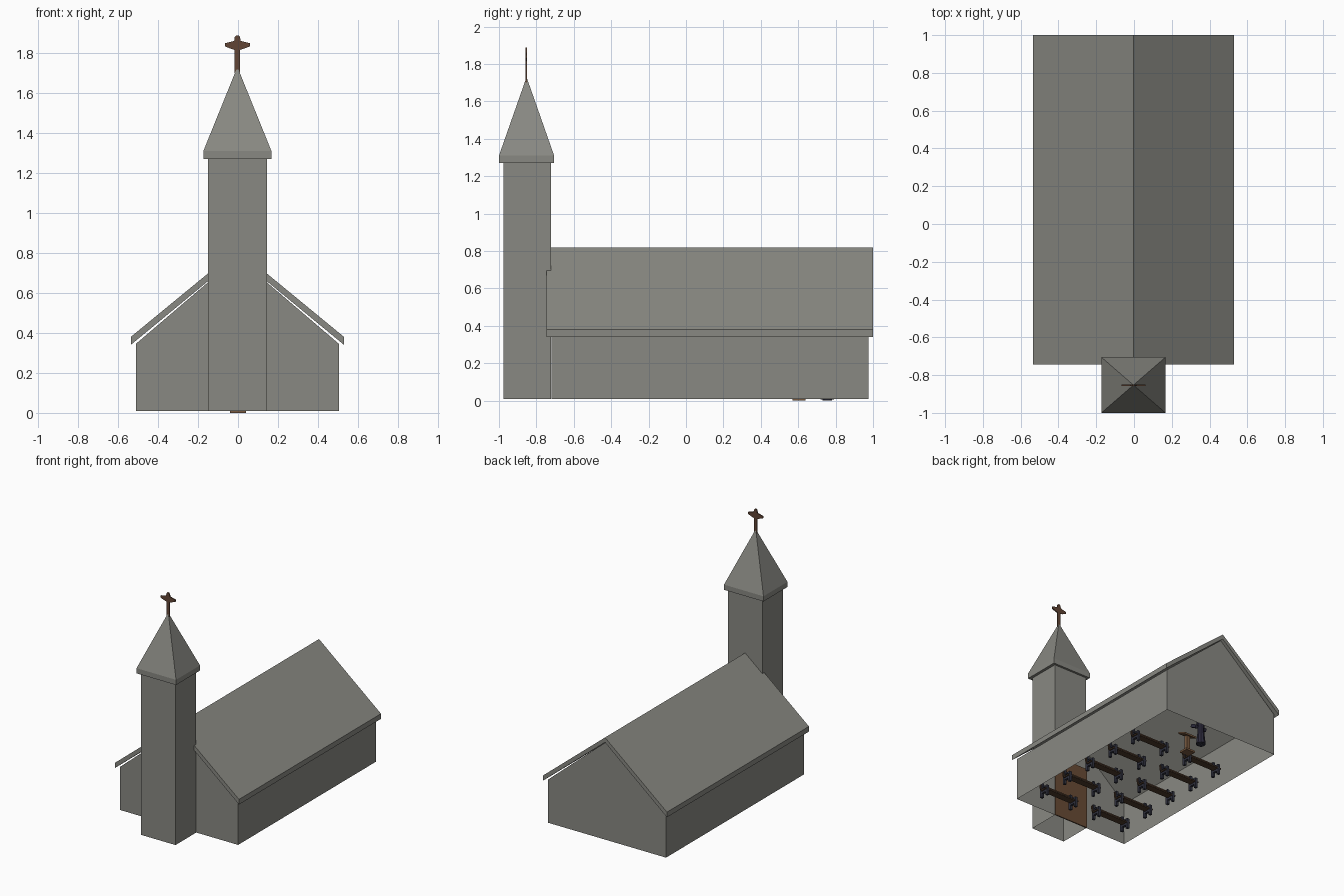
import bpy, bmesh, math
from mathutils import Matrix, Vector

cube = bpy.data.objects.get("Cube")
if cube:
    bpy.data.objects.remove(cube, do_unlink=True)


def material(name, r, g, b):
    m = bpy.data.materials.new(name)
    m.use_nodes = True
    m.diffuse_color = (r, g, b, 1)
    m.node_tree.nodes["Principled BSDF"].inputs["Base Color"].default_value = (r, g, b, 1)
    return m


STONE = material("grey stone", 0.25, 0.25, 0.225)
CROSS = material("cross brown", 0.12, 0.06, 0.035)
DOOR = material("door brown", 0.14, 0.07, 0.035)
PEW = material("pew wood", 0.075, 0.043, 0.025)
IRON = material("dark blue iron", 0.03, 0.032, 0.05)
OAK = material("lectern oak", 0.19, 0.10, 0.05)
ROBE = material("dark robe", 0.025, 0.023, 0.045)
SKIN = material("skin", 0.45, 0.25, 0.16)

CX = -0.003  # centre line of the building


def finish(bm, name, mat):
    bmesh.ops.recalc_face_normals(bm, faces=bm.faces)
    me = bpy.data.meshes.new(name)
    bm.to_mesh(me)
    bm.free()
    me.materials.append(mat)
    ob = bpy.data.objects.new(name, me)
    bpy.context.collection.objects.link(ob)
    return ob


def add_box(bm, x0, x1, y0, y1, z0, z1, tilt=0):
    mid = Vector((x0 + x1, y0 + y1, z0 + z1)) / 2
    size = Matrix.Diagonal((x1 - x0, y1 - y0, z1 - z0, 1))
    bmesh.ops.create_cube(bm, size=1, matrix=Matrix.Translation(mid) @ Matrix.Rotation(tilt, 4, 'X') @ size)


def boxes(name, mat, *specs):
    bm = bmesh.new()
    for s in specs:
        add_box(bm, *s)
    return finish(bm, name, mat)


def prism(name, mat, profile, y0, y1, open_bottom=False):
    """Extrude an x-z profile along y; optionally drop the floor face."""
    bm = bmesh.new()
    face = bm.faces.new([bm.verts.new((x + CX, y0, z)) for x, z in profile])
    ext = bmesh.ops.extrude_face_region(bm, geom=[face], use_keep_orig=True)
    verts = [g for g in ext["geom"] if isinstance(g, bmesh.types.BMVert)]
    bmesh.ops.translate(bm, verts=verts, vec=(0, y1 - y0, 0))
    if open_bottom:
        low = min(z for x, z in profile) + 0.001
        floor = [f for f in bm.faces if all(v.co.z < low for v in f.verts)]
        bmesh.ops.delete(bm, geom=floor, context='FACES')
    return finish(bm, name, mat)


def mirrored(half):
    """Close a right-hand half profile by mirroring it about the centre line."""
    return half + [(-x, z) for x, z in reversed(half) if x > 0]


# Nave shell and roof slab
prism("nave_walls", STONE, mirrored([(0.508, 0.01), (0.508, 0.345), (0, 0.778)]), -0.72, 0.975, True)
prism("nave_roof", STONE,
      [(0.533, 0.34), (0.533, 0.38), (0, 0.818), (-0.533, 0.38), (-0.533, 0.34), (0, 0.78)], -0.745, 1.0)

# Tower shell, open below
prism("tower", STONE, mirrored([(0.148, 0.01), (0.148, 1.28)]), -0.975, -0.722, True)

# Spire: eave band rising into a pyramid
bm = bmesh.new()
add_box(bm, CX - 0.17, CX + 0.17, -1.0, -0.705, 1.27, 1.31)
top = max(bm.faces, key=lambda f: f.calc_center_median().z)
bmesh.ops.translate(bm, verts=bmesh.ops.poke(bm, faces=[top])["verts"], vec=(0, 0, 0.42))
finish(bm, "spire", STONE)

# Flat cross with flared arms
prism("cross", CROSS, mirrored([
    (0.014, 1.70), (0.014, 1.815), (0.035, 1.822), (0.063, 1.833), (0.063, 1.848),
    (0.035, 1.855), (0.016, 1.86), (0.013, 1.88), (0.006, 1.888)]), -0.857, -0.849)

# Door panel between nave and tower
boxes("door", DOOR, (CX - 0.148, CX + 0.148, -0.719, -0.712, 0.01, 0.5))

# Pews: five rows on each side of the aisle
for side in (-1, 1):
    for row in range(5):
        y = -0.56 + row * 0.257
        x0, x1 = sorted((CX + side * 0.09, CX + side * 0.40))
        tag = f"{'left' if side > 0 else 'right'}_{row + 1}"
        boxes(f"pew_wood_{tag}", PEW,
              (x0, x1, y - 0.02, y + 0.035, 0.055, 0.065),
              (x0, x1, y - 0.034, y - 0.024, 0.07, 0.12, 0.15))
        ends = []
        for x in (x0 + 0.02, x1 - 0.02):
            a, b = x - 0.01, x + 0.01
            ends += [(a, b, y - 0.04, y - 0.02, 0.01, 0.13),
                     (a, b, y + 0.02, y + 0.038, 0.01, 0.085),
                     (a, b, y - 0.03, y + 0.03, 0.04, 0.055),
                     (a, b, y - 0.03, y + 0.038, 0.08, 0.09)]
        boxes(f"pew_ends_{tag}", IRON, *ends)

# Lectern
boxes("lectern", OAK,
      (-0.04, 0.04, 0.57, 0.64, 0.0, 0.015),
      (-0.014, 0.014, 0.59, 0.618, 0.015, 0.14),
      (-0.055, 0.055, 0.565, 0.645, 0.14, 0.152, -0.4))


def cone(name, mat, x, y, z0, z1, r0, r1):
    bm = bmesh.new()
    bmesh.ops.create_cone(bm, cap_ends=True, segments=10, radius1=r0, radius2=r1, depth=z1 - z0,
                          matrix=Matrix.Translation((x, y, (z0 + z1) / 2)))
    return finish(bm, name, mat)


# Robed figure behind the lectern
cone("robe_skirt", ROBE, 0, 0.755, 0.005, 0.12, 0.036, 0.024)
cone("robe_chest", ROBE, 0, 0.755, 0.12, 0.19, 0.024, 0.032)
boxes("robe_sleeves", ROBE, *[(s * 0.04 - 0.01, s * 0.04 + 0.01, 0.70, 0.76, 0.14, 0.165, -0.5) for s in (-1, 1)])
boxes("shoes", IRON, *[(s * 0.015 - 0.01, s * 0.015 + 0.01, 0.73, 0.78, 0.0, 0.01) for s in (-1, 1)])
bm = bmesh.new()
bmesh.ops.create_uvsphere(bm, u_segments=12, v_segments=8, radius=0.022,
                          matrix=Matrix.Translation((0, 0.752, 0.212)))
head = finish(bm, "head", SKIN)
for p in head.data.polygons:
    p.use_smooth = True
